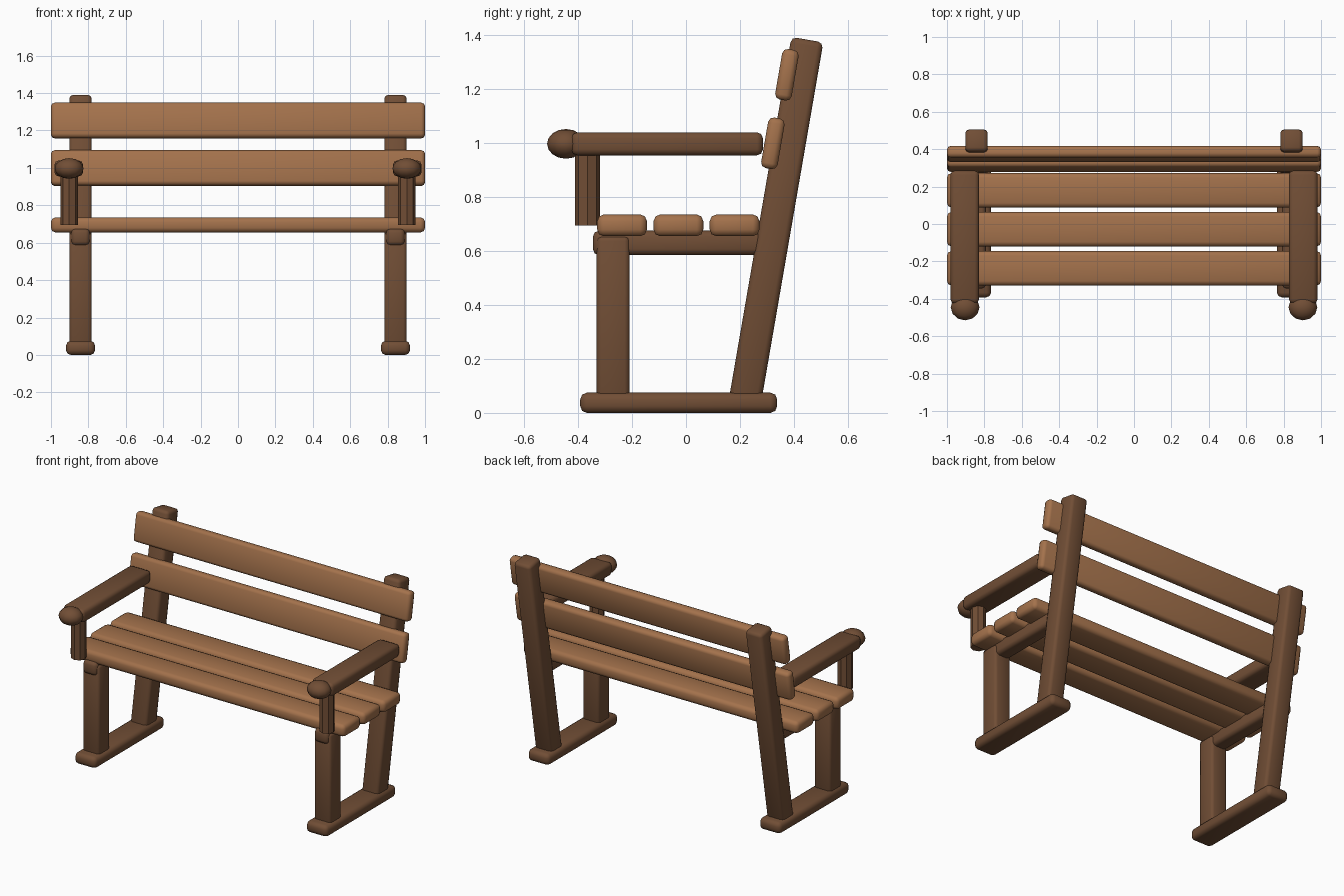
import bpy, math
from mathutils import Matrix, Vector

if "Cube" in bpy.data.objects:
    bpy.data.objects.remove(bpy.data.objects["Cube"])


def material(name, rgb):
    m = bpy.data.materials.new(name)
    m.diffuse_color = (*rgb, 1.0)
    m.use_nodes = True
    m.node_tree.nodes["Principled BSDF"].inputs["Base Color"].default_value = m.diffuse_color
    return m


LIGHT = material("light wood", (0.37, 0.168, 0.072))
DARK = material("dark wood", (0.165, 0.076, 0.036))
TILT = math.radians(-9.8)  # lean of the backrest


def finish(name, mat, angle):
    ob = bpy.context.object
    ob.name = name
    ob.data.materials.append(mat)
    bpy.ops.object.shade_smooth_by_angle(angle=math.radians(angle))
    return ob


def beam(name, centre, size, mat, bevel=0.022, tilt=0.0):
    """Rounded timber, optionally leaning back about x."""
    bpy.ops.mesh.primitive_cube_add(size=1)
    ob = bpy.context.object
    ob.data.transform(Matrix.Diagonal((*size, 1)))
    ob.location = centre
    ob.rotation_euler.x = tilt
    mod = ob.modifiers.new("rounded edges", 'BEVEL')
    mod.width = bevel
    mod.segments = 2
    bpy.ops.object.modifier_apply(modifier=mod.name)
    return finish(name, mat, 50)


# Seat planks
for i, y in enumerate((-0.237, -0.028, 0.18)):
    beam(f"seat_plank_{i + 1}", (0, y, 0.70), (2.0, 0.184, 0.08), LIGHT, 0.024)

# Backrest planks
beam("lower_back_plank", (0, 0.322, 1.004), (2.0, 0.062, 0.19), LIGHT, 0.02, TILT)
beam("upper_back_plank", (0, 0.374, 1.258), (2.0, 0.062, 0.19), LIGHT, 0.02, TILT)

# Side frames, left and right
for side, s in (("left", -1), ("right", 1)):
    beam(f"{side}_foot", (s * 0.842, -0.027, 0.0425), (0.155, 0.73, 0.075), DARK, 0.025)
    beam(f"{side}_front_leg", (s * 0.842, -0.27, 0.35), (0.12, 0.122, 0.62), DARK, 0.018)
    beam(f"{side}_seat_rail", (s * 0.842, -0.025, 0.635), (0.10, 0.64, 0.09), DARK, 0.022)

    # Leaning back post
    low, high = Vector((s * 0.842, 0.215, 0.03)), Vector((s * 0.842, 0.45, 1.388))
    beam(f"{side}_back_post", (low + high) / 2, (0.12, 0.12, (high - low).length),
         DARK, 0.02, TILT)

    # Armrest with its post and rounded end
    beam(f"{side}_armrest", (s * 0.905, -0.07, 1.002), (0.152, 0.71, 0.085), DARK, 0.022)
    bpy.ops.mesh.primitive_cylinder_add(vertices=8, radius=0.0465, depth=0.27,
                                        location=(s * 0.903, -0.365, 0.835))
    finish(f"{side}_arm_post", DARK, 30)
    bpy.ops.mesh.primitive_uv_sphere_add(segments=12, ring_count=8, radius=1,
                                         location=(s * 0.903, -0.445, 1.002))
    bpy.context.object.data.transform(Matrix.Diagonal((0.077, 0.07, 0.055, 1)))
    finish(f"{side}_arm_knob", DARK, 50)

# Rest the feet on the ground
for ob in bpy.data.objects:
    ob.location.z -= 0.005
